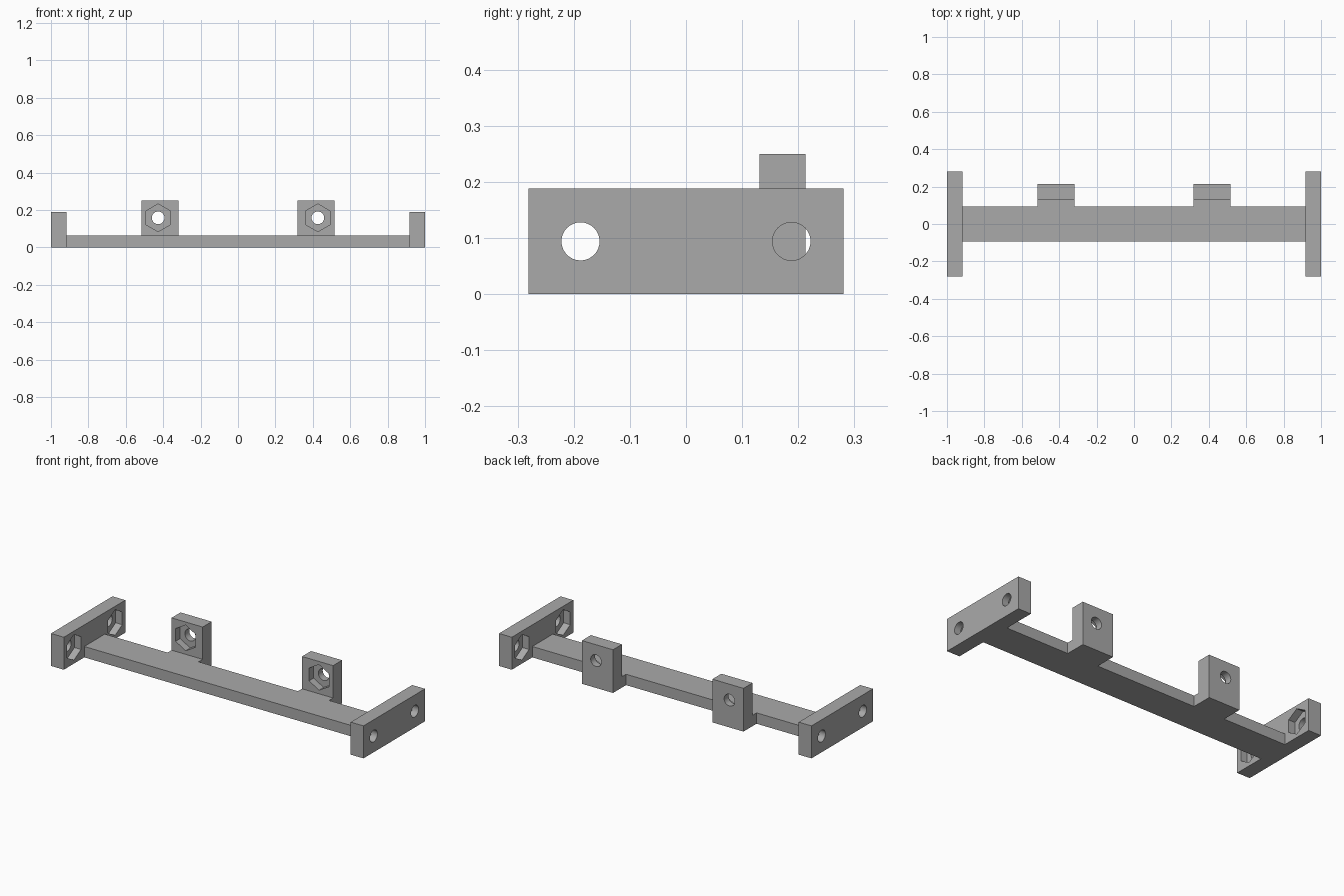
import bpy
import bmesh
from math import pi
from mathutils import Matrix, Vector

cube = bpy.data.objects.get("Cube")
if cube:
    bpy.data.objects.remove(cube, do_unlink=True)

# Single material
grey = bpy.data.materials.new("grey plastic")
grey.use_nodes = True
colour = (0.4, 0.4, 0.4, 1)
grey.diffuse_color = colour
grey.node_tree.nodes["Principled BSDF"].inputs["Base Color"].default_value = colour


def make_object(name, bm):
    bmesh.ops.recalc_face_normals(bm, faces=bm.faces)
    mesh = bpy.data.meshes.new(name)
    bm.to_mesh(mesh)
    bm.free()
    mesh.materials.append(grey)
    obj = bpy.data.objects.new(name, mesh)
    bpy.context.collection.objects.link(obj)
    return obj


def box(name, low, high):
    low, high = Vector(low), Vector(high)
    bm = bmesh.new()
    bmesh.ops.create_cube(bm, size=1, matrix=Matrix.Translation((low + high) / 2)
                          @ Matrix.Diagonal((*(high - low), 1)))
    return make_object(name, bm)


def cutter(name, sides, radius, depth, centre, axis):
    # Prism along an axis, with a corner pointing sideways
    turn = Matrix.Rotation(pi / 2, 4, 'X')
    if axis == 'X':
        turn = Matrix.Rotation(pi / 2, 4, 'Z') @ turn
    bm = bmesh.new()
    bmesh.ops.create_cone(bm, cap_ends=True, segments=sides, radius1=radius,
                          radius2=radius, depth=depth,
                          matrix=Matrix.Translation(centre) @ turn)
    obj = make_object(name, bm)
    obj.hide_render = True
    return obj


def cut(obj, tools):
    bpy.context.view_layer.objects.active = obj
    for tool in tools:
        mod = obj.modifiers.new("cut", 'BOOLEAN')
        mod.operation = 'DIFFERENCE'
        mod.solver = 'EXACT'
        mod.object = tool
        bpy.ops.object.modifier_apply(modifier=mod.name)
        bpy.data.objects.remove(tool, do_unlink=True)
    bpy.ops.object.select_all(action='DESELECT')
    obj.select_set(True)
    bpy.ops.object.shade_smooth_by_angle(angle=pi / 9)


plate_inner, plate_y, plate_top = 0.918, 0.281, 0.188
bar_y, bar_top = 0.094, 0.063
tab_in, tab_out, tab_front, tab_back, tab_top = 0.318, 0.517, 0.131, 0.213, 0.25
hex_radius, hole_radius, pocket = 0.074, 0.034, 0.042

# Crossbar with two feet reaching back to the tabs
outline = [(-plate_inner, -bar_y), (plate_inner, -bar_y), (plate_inner, bar_y),
           (tab_out, bar_y), (tab_out, tab_front), (tab_in, tab_front), (tab_in, bar_y),
           (-tab_in, bar_y), (-tab_in, tab_front), (-tab_out, tab_front),
           (-tab_out, bar_y), (-plate_inner, bar_y)]
bm = bmesh.new()
base = bm.faces.new([bm.verts.new((x, y, 0)) for x, y in outline])
top = bmesh.ops.extrude_face_region(bm, geom=[base])["geom"]
bmesh.ops.translate(bm, vec=(0, 0, bar_top),
                    verts=[v for v in top if isinstance(v, bmesh.types.BMVert)])
make_object("crossbar", bm)

for side, sign in (("left", 1), ("right", -1)):
    # End plate with two bolt holes and nut pockets on the inner face
    a, b = sorted((sign * plate_inner, sign))
    plate = box(side + "_end_plate", (a, -plate_y, 0), (b, plate_y, plate_top))
    tools = []
    for y in (-0.188, 0.188):
        z = plate_top / 2
        tools.append(cutter("nut_cutter", 6, hex_radius, 2 * pocket,
                            (sign * plate_inner, y, z), 'X'))
        tools.append(cutter("bolt_cutter", 32, hole_radius, 0.4,
                            (sign * 0.96, y, z), 'X'))
    cut(plate, tools)

    # Upright tab with a nut pocket on the front
    a, b = sorted((sign * tab_in, sign * tab_out))
    tab = box(side + "_tab", (a, tab_front, 0), (b, tab_back, tab_top))
    x, z = sign * 0.427, 0.158
    cut(tab, [cutter("nut_cutter", 6, hex_radius, 2 * pocket, (x, tab_front, z), 'Y'),
              cutter("bolt_cutter", 32, hole_radius, 0.4, (x, 0.17, z), 'Y')])
